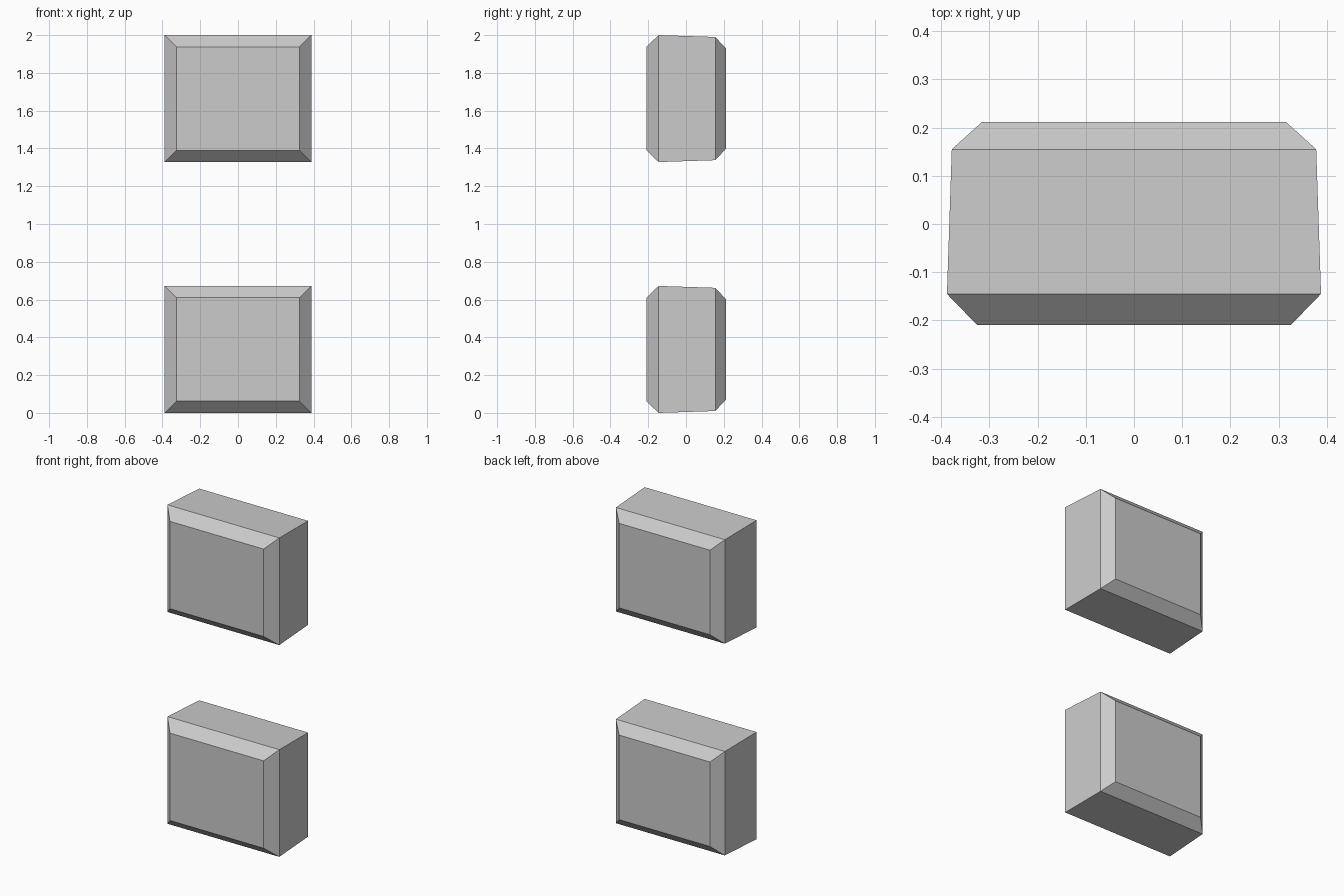
import bpy
import bmesh

cube = bpy.data.objects.get("Cube")
if cube:
    bpy.data.objects.remove(cube, do_unlink=True)

grey = bpy.data.materials.new("light grey")
grey.use_nodes = True
colour = (0.6, 0.6, 0.6, 1)
grey.diffuse_color = colour
grey.node_tree.nodes["Principled BSDF"].inputs["Base Color"].default_value = colour

# Rectangular sections from front to back: y, half width, half height
SECTIONS = [
    (-0.21, 0.325, 0.274),
    (-0.145, 0.388, 0.336),
    (0.155, 0.378, 0.326),
    (0.212, 0.315, 0.265),
]


def bevelled_block(name, height):
    """Loft the sections into a closed block with chamfered front and back."""
    bm = bmesh.new()
    rings = []
    for y, w, h in SECTIONS:
        corners = [(-w, -h), (w, -h), (w, h), (-w, h)]
        rings.append([bm.verts.new((x, y, z)) for x, z in corners])
    for a, b in zip(rings, rings[1:]):
        for i in range(4):
            j = (i + 1) % 4
            bm.faces.new((a[i], a[j], b[j], b[i]))
    bm.faces.new(rings[0])
    bm.faces.new(rings[-1])
    bmesh.ops.recalc_face_normals(bm, faces=bm.faces)
    mesh = bpy.data.meshes.new(name)
    bm.to_mesh(mesh)
    bm.free()
    mesh.materials.append(grey)
    block = bpy.data.objects.new(name, mesh)
    block.location.z = height
    bpy.context.collection.objects.link(block)


# Two matching blocks, one above the other
bevelled_block("lower_block", 0.336)
bevelled_block("upper_block", 1.664)
